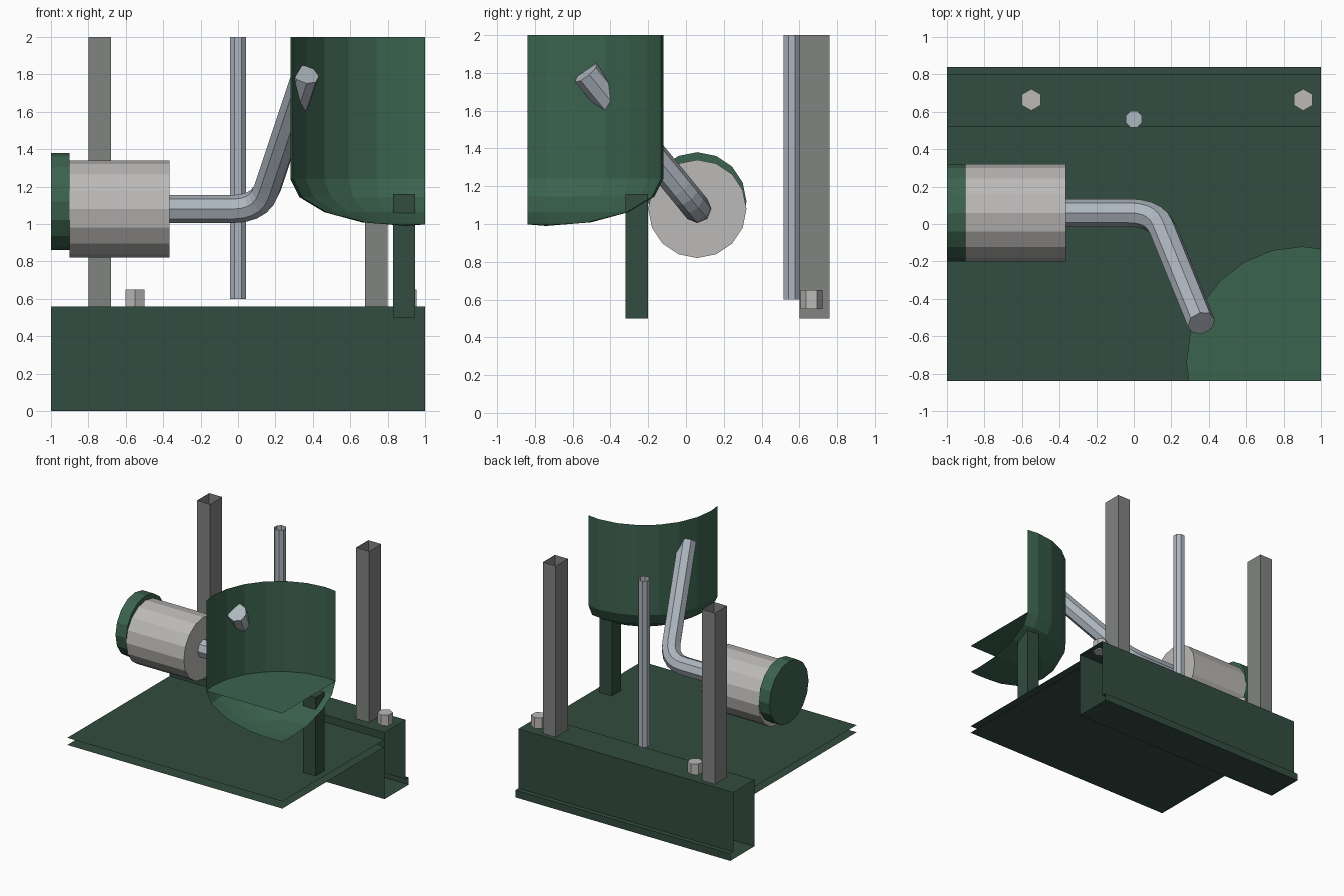
import bpy, bmesh, math
from mathutils import Matrix, Vector

if "Cube" in bpy.data.objects:
    bpy.data.objects.remove(bpy.data.objects["Cube"])


def material(name, rgb):
    m = bpy.data.materials.new(name)
    m.diffuse_color = (*rgb, 1)
    m.use_nodes = True
    m.node_tree.nodes["Principled BSDF"].inputs["Base Color"].default_value = m.diffuse_color
    return m


DARK = material("dark_green", (0.032, 0.072, 0.05))
GREEN = material("tank_green", (0.045, 0.125, 0.078))
STEEL = material("pipe_steel", (0.42, 0.47, 0.52))
SILVER = material("silver", (0.5, 0.49, 0.48))
GREY = material("post_grey", (0.22, 0.23, 0.22))


def finish(name, bm, mat):
    bmesh.ops.recalc_face_normals(bm, faces=bm.faces)
    me = bpy.data.meshes.new(name)
    bm.to_mesh(me)
    bm.free()
    me.materials.append(mat)
    ob = bpy.data.objects.new(name, me)
    bpy.context.collection.objects.link(ob)
    return ob


def add_rings(bm, profile, sides, start=0.0, caps=(True, True)):
    """Revolve (radius, height) pairs around z."""
    rings = []
    for r, h in profile:
        rings.append([bm.verts.new((r * math.cos(start + math.tau * i / sides),
                                    r * math.sin(start + math.tau * i / sides), h))
                      for i in range(sides)])
    for a, b in zip(rings, rings[1:]):
        for i in range(sides):
            j = (i + 1) % sides
            bm.faces.new((a[i], a[j], b[j], b[i]))
    if caps[0]:
        bm.faces.new(rings[0][::-1])
    if caps[1]:
        bm.faces.new(rings[-1])


def cylinder(name, r, h0, h1, sides, centre, mat, start=0.0, caps=(True, True), along_x=False):
    bm = bmesh.new()
    add_rings(bm, [(r, h0), (r, h1)], sides, start, caps)
    rot = Matrix.Rotation(math.pi / 2, 4, 'Y') if along_x else Matrix()
    bm.transform(Matrix.Translation(centre) @ rot)
    return finish(name, bm, mat)


def sheet(name, profile, mat, closed=False):
    """Thin sheet: a (y, z) profile drawn across the full width in x."""
    bm = bmesh.new()
    left, right = ([bm.verts.new((x, y, z)) for y, z in profile] for x in (-1, 1))
    n = len(profile)
    for i in range(n if closed else n - 1):
        j = (i + 1) % n
        bm.faces.new((left[i], left[j], right[j], right[i]))
    return finish(name, bm, mat)


def box(name, x, y, z, mat, open_ends=False):
    bm = bmesh.new()
    bmesh.ops.create_cube(bm, size=1)
    if open_ends:
        ends = [f for f in bm.faces if abs(f.normal.z) > 0.5]
        bmesh.ops.delete(bm, geom=ends, context='FACES_ONLY')
    size = Matrix.Diagonal((x[1] - x[0], y[1] - y[0], z[1] - z[0], 1))
    mid = Vector((sum(x) / 2, sum(y) / 2, sum(z) / 2))
    bm.transform(Matrix.Translation(mid) @ size)
    return finish(name, bm, mat)


# Base: hollow rear beam with a small lip, and a two-skin deck, all open at the ends
sheet("rear_beam", [(0.52, 0), (0.52, 0.56), (0.80, 0.56), (0.80, 0.06),
                    (0.84, 0.06), (0.84, 0)], DARK, closed=True)
sheet("deck_top", [(-0.84, 0.50), (0.52, 0.50)], DARK)
sheet("deck_bottom", [(-0.84, 0.44), (0.52, 0.44)], DARK)

# Square tube posts and hex bolts on the beam
for side, px, bx in (("left", -0.74, -0.55), ("right", 0.74, 0.905)):
    box(side + "_post", (px - 0.06, px + 0.06), (0.60, 0.76), (0.50, 2.0), GREY, open_ends=True)
    cylinder(side + "_bolt", 0.058, 0.55, 0.65, 6, (bx, 0.664, 0), SILVER, start=math.pi / 6)

# Upright pipe, open at the top
cylinder("upright_pipe", 0.047, 0.60, 2.0, 8, (0, 0.56, 0), STEEL,
         start=math.pi / 8, caps=(True, False))

# Motor body and its offset end cap
cylinder("motor_body", 0.26, -0.90, -0.365, 16, (0, 0.06, 1.08), SILVER, along_x=True)
cylinder("motor_cap", 0.26, -1.0, -0.90, 16, (0, 0.06, 1.12), GREEN, along_x=True)

# Tank: wall with floor and a squashed dome below, cut off at the model's edges
bm = bmesh.new()
add_rings(bm, [(0.62, 1.24), (0.62, 2.0)], 24, caps=(True, False))
dome = [(0.62 * math.cos(a), 1.24 - 0.25 * math.sin(a))
        for a in (math.pi / 8 * k for k in range(4))]
add_rings(bm, dome + [(0.002, 0.99)], 24, caps=(False, True))
bm.transform(Matrix.Translation((0.90, -0.74, 0)))
for co, no in (((1, 0, 0), (1, 0, 0)), ((0, -0.84, 0), (0, -1, 0))):
    bmesh.ops.bisect_plane(bm, geom=bm.verts[:] + bm.edges[:] + bm.faces[:], dist=1e-5,
                           plane_co=co, plane_no=no, clear_outer=True)
finish("tank", bm, GREEN)

# Tank leg
box("tank_leg", (0.83, 0.945), (-0.32, -0.20), (0.50, 1.16), DARK)

# Bent pipe from the motor into the tank
start, corner, end = Vector((-0.40, 0.06, 1.08)), Vector((0.12, 0.06, 1.08)), Vector((0.36, -0.53, 1.80))
p0 = corner + (start - corner).normalized() * 0.15
p2 = corner + (end - corner).normalized() * 0.15
bend = [p0 * (1 - t) ** 2 + corner * 2 * t * (1 - t) + p2 * t * t for t in (0, 0.2, 0.4, 0.6, 0.8, 1)]
path = [start] + bend + [end]
cu = bpy.data.curves.new("bent_pipe", 'CURVE')
cu.dimensions = '3D'
cu.bevel_depth = 0.075
cu.bevel_resolution = 2
cu.use_fill_caps = True
sp = cu.splines.new('POLY')
sp.points.add(len(path) - 1)
for point, co in zip(sp.points, path):
    point.co = (*co, 1)
sp.use_smooth = False
cu.materials.append(STEEL)
pipe = bpy.data.objects.new("bent_pipe", cu)
bpy.context.collection.objects.link(pipe)
bpy.context.view_layer.objects.active = pipe
pipe.select_set(True)
bpy.ops.object.convert(target='MESH')
